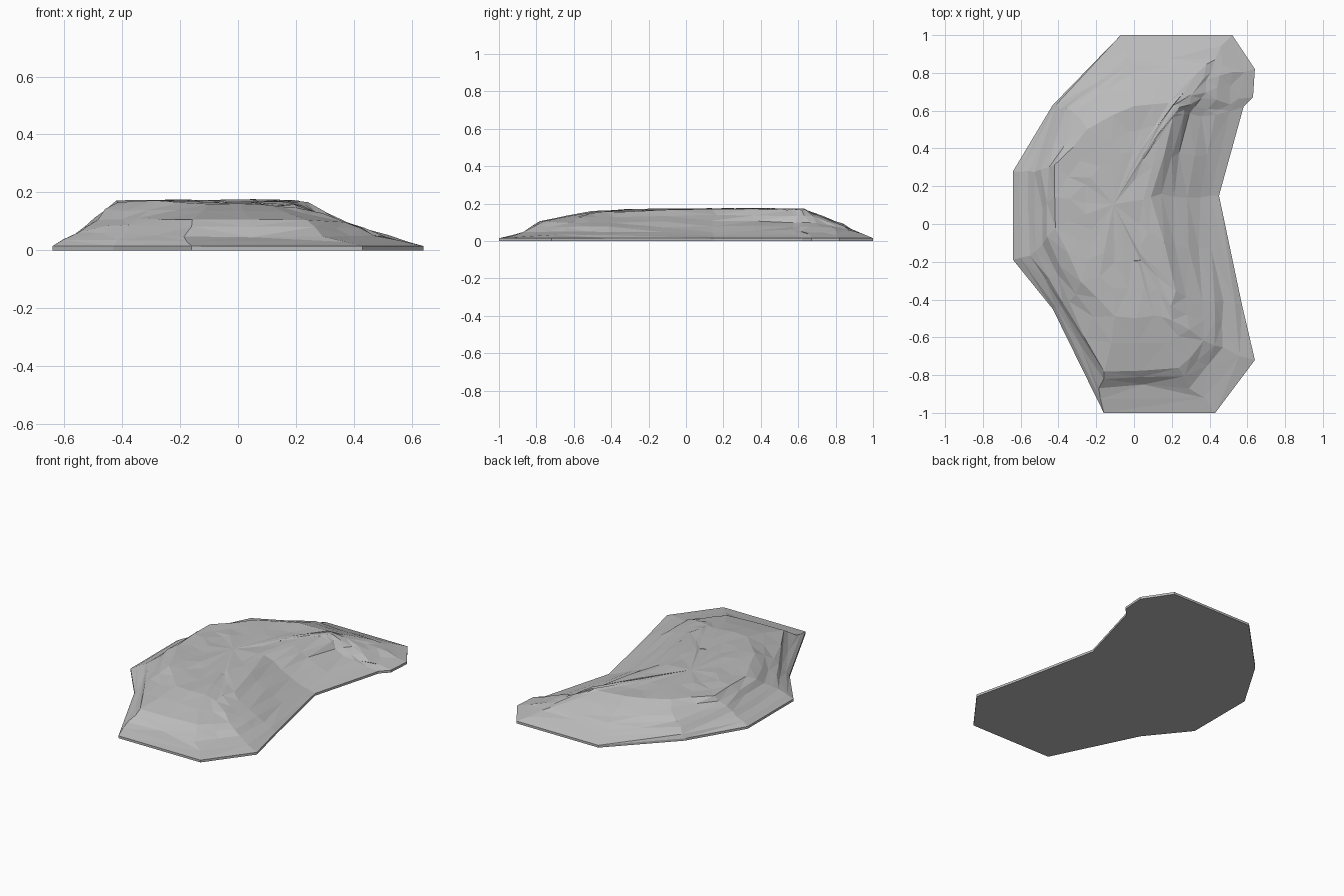
import bpy
import bmesh
import random
from mathutils import Vector

random.seed(4)

default_cube = bpy.data.objects.get("Cube")
if default_cube:
    bpy.data.objects.remove(default_cube, do_unlink=True)

# Ground outline, counter-clockwise from the front left corner
RIM_HEIGHT = 0.015
outline = [(-.16, -1), (.43, -1), (.64, -.72), (.57, -.42), (.45, .15),
           (.58, .62), (.63, .67), (.64, .82), (.52, 1), (-.07, 1),
           (-.43, .63), (-.64, .28), (-.64, -.19), (-.43, -.45)]

# Contours climbing the slope, one point per outline corner
foot = [(-.18, -.86, .05), (.3, -.86, .05), (.46, -.66, .05), (.48, -.41, .05),
        (.36, .15, .05), (.42, .57, .06), (.5, .64, .05), (.52, .8, .05),
        (.42, .88, .06), (-.04, .88, .07), (-.39, .62, .07), (-.57, .28, .06),
        (-.56, -.17, .06), (-.39, -.44, .06)]
ledge = [(-.16, -.78, .11), (.24, -.77, .11), (.38, -.62, .1), (.36, -.4, .1),
         (.2, .15, .11), (.3, .58, .1), (.36, .66, .1), (.38, .75, .09),
         (.34, .8, .1), (-.02, .8, .11), (-.32, .6, .13), (-.5, .28, .11),
         (-.49, -.12, .11), (-.34, -.42, .11)]
crest = [(-.1, -.5, .16), (.1, -.48, .16), (.2, -.5, .15), (.21, -.35, .16),
         (.1, .15, .17), (.21, .57, .17), (.23, .62, .17), (.22, .64, .17),
         (.18, .65, .17), (0, .63, .17), (-.24, .5, .17), (-.42, .3, .17),
         (-.41, -.02, .17), (-.28, -.3, .17)]
summit = Vector((-.12, .1, .178))


def add_ring(bm, points):
    return [bm.verts.new(p) for p in points]


def bridge(bm, lower, upper):
    """Join two rings that have matching corners."""
    count = len(lower)
    return [bm.faces.new((lower[i], lower[(i + 1) % count],
                          upper[(i + 1) % count], upper[i]))
            for i in range(count)]


def make_stone_material():
    colour = (0.5, 0.5, 0.5, 1)
    material = bpy.data.materials.new("grey stone")
    material.use_nodes = True
    material.diffuse_color = colour
    shader = material.node_tree.nodes["Principled BSDF"]
    shader.inputs["Base Color"].default_value = colour
    shader.inputs["Roughness"].default_value = 0.9
    return material


bm = bmesh.new()

# Thin base slab
bottom = add_ring(bm, [(x, y, 0) for x, y in outline])
rim = add_ring(bm, [(x, y, RIM_HEIGHT) for x, y in outline])
bm.faces.new(list(reversed(bottom)))
bridge(bm, bottom, rim)

# Slopes, crest and gently domed plateau
plateau = [Vector(p).lerp(summit, 0.5) for p in crest]
rings = [rim] + [add_ring(bm, points) for points in (foot, ledge, crest, plateau)]
slopes = []
for lower, upper in zip(rings, rings[1:]):
    slopes += bridge(bm, lower, upper)
peak = bm.verts.new(summit)
inner = rings[-1]
for i, vert in enumerate(inner):
    bm.faces.new((vert, inner[(i + 1) % len(inner)], peak))

# Break the slopes into smaller rough facets, leaving the rim straight
rim_set = set(rim)
edges = {e for f in slopes for e in f.edges if not set(e.verts) <= rim_set}
bmesh.ops.subdivide_edges(bm, edges=list(edges), cuts=1, use_grid_fill=True)
for vert in bm.verts:
    if vert.co.z > 0.02:
        vert.co.x += random.uniform(-.012, .012)
        vert.co.y += random.uniform(-.012, .012)
        vert.co.z += random.uniform(-.005, .003)
upper_faces = [f for f in bm.faces if max(v.co.z for v in f.verts) > 0.02]
bmesh.ops.triangulate(bm, faces=upper_faces)
bmesh.ops.recalc_face_normals(bm, faces=bm.faces[:])

mesh = bpy.data.meshes.new("rock_slab")
bm.to_mesh(mesh)
bm.free()
mesh.materials.append(make_stone_material())
rock = bpy.data.objects.new("rock_slab", mesh)
bpy.context.collection.objects.link(rock)
